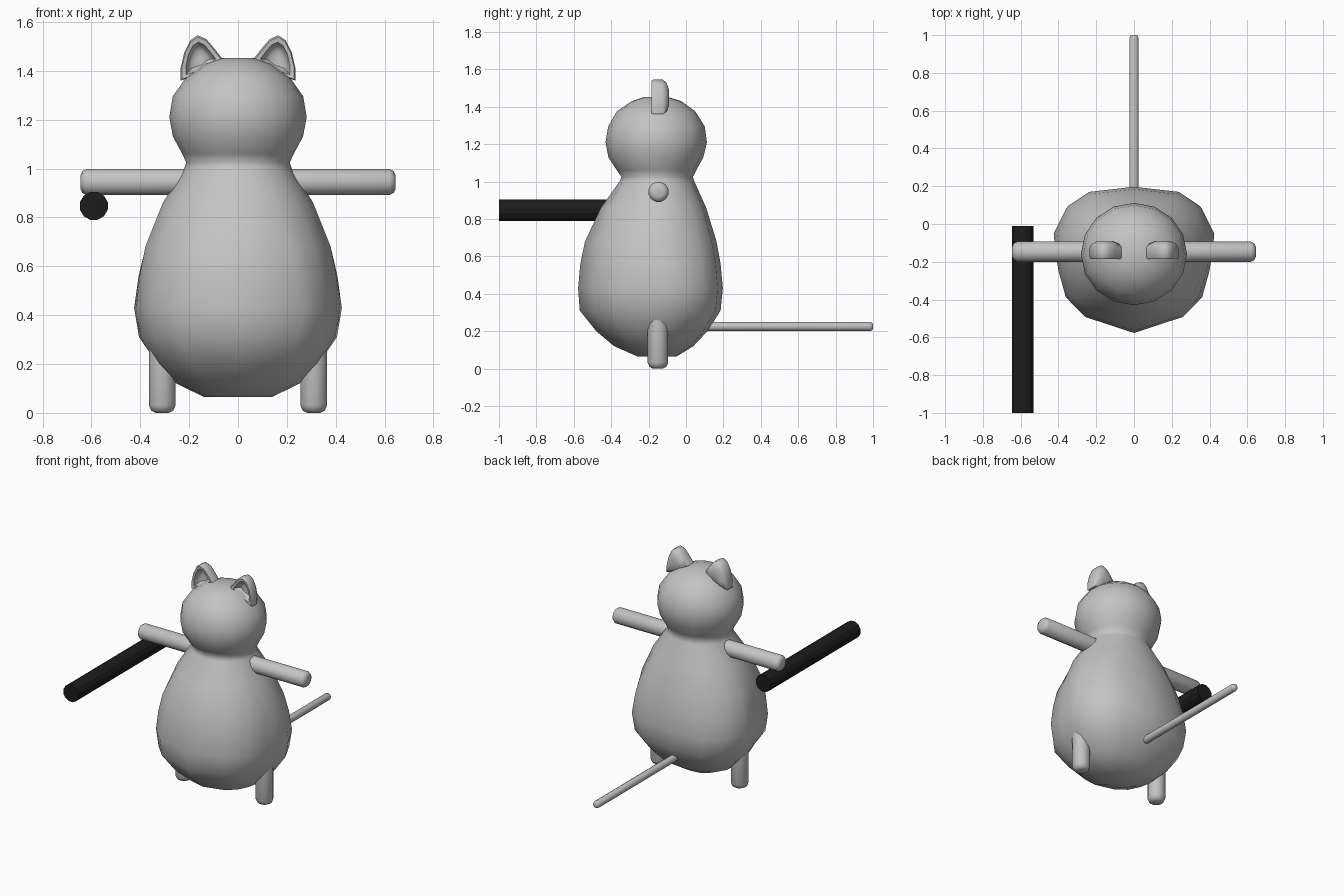
import bpy, bmesh, math
from mathutils import Vector

if "Cube" in bpy.data.objects:
    bpy.data.objects.remove(bpy.data.objects["Cube"])


def material(name, v):
    m = bpy.data.materials.new(name)
    m.diffuse_color = (v, v, v, 1)
    m.use_nodes = True
    m.node_tree.nodes["Principled BSDF"].inputs["Base Color"].default_value = m.diffuse_color
    return m


GREY = material("light grey", 0.55)
BLACK = material("black", 0.012)


def finish(name, bm, mat, angle):
    bmesh.ops.recalc_face_normals(bm, faces=bm.faces[:])
    me = bpy.data.meshes.new(name)
    bm.to_mesh(me)
    bm.free()
    ob = bpy.data.objects.new(name, me)
    bpy.context.collection.objects.link(ob)
    me.materials.append(mat)
    bpy.ops.object.select_all(action='DESELECT')
    bpy.context.view_layer.objects.active = ob
    ob.select_set(True)
    bpy.ops.object.shade_smooth_by_angle(angle=math.radians(angle))
    return ob


def loft(bm, rings):
    """Skin a list of equal-length point rings and close both ends."""
    rows = [[bm.verts.new(p) for p in r] for r in rings]
    n = len(rows[0])
    for a, b in zip(rows, rows[1:]):
        for i in range(n):
            j = (i + 1) % n
            bm.faces.new((a[i], a[j], b[j], b[i]))
    for r in (rows[0], rows[-1]):
        c = bm.verts.new(sum((v.co for v in r), Vector()) / n)
        for i in range(n):
            bm.faces.new((r[i], r[(i + 1) % n], c))


def rod(name, p, q, radius, mat, sides=12, bevel=0.0, angle=40):
    """Rod from p to q, with a chamfered far end when bevel is given."""
    p, q = Vector(p), Vector(q)
    d = (q - p).normalized()
    u = d.orthogonal().normalized()
    v = d.cross(u)
    steps = [(p, radius), (q - d * bevel, radius)]
    if bevel:
        steps += [(q - d * bevel * 0.3, radius * 0.83), (q, radius * 0.5)]
    angs = [2 * math.pi * i / sides for i in range(sides)]
    bm = bmesh.new()
    loft(bm, [[c + r * (u * math.cos(a) + v * math.sin(a)) for a in angs]
              for c, r in steps])
    return finish(name, bm, mat, angle)


# Body and head: one loft, plan blends from the pear-shaped belly to a circle
half = [(0, 1), (.56, .93), (.83, .73), (1, .36), (.98, .12),
        (.94, -.15), (.85, -.51), (.61, -.78), (0, -1)]
belly = half + [(-x, y) for x, y in half[-2:0:-1]]
circle = [(math.sin(i * math.pi / 8), math.cos(i * math.pi / 8)) for i in range(16)]
# height, half width, front y, back y, roundness
rows = [(.065, .14, -.26, -.05, .6), (.12, .255, -.385, .04, .4),
        (.2, .335, -.48, .115, .2), (.31, .405, -.568, .185, 0),
        (.43, .425, -.577, .197, 0), (.56, .41, -.565, .185, .1),
        (.68, .385, -.54, .163, .25), (.86, .31, -.455, .108, .6),
        (1.0, .22, -.355, .045, 1), (1.025, .212, -.345, .037, 1),
        (1.06, .228, -.37, .055, 1), (1.13, .266, -.415, .093, 1),
        (1.21, .281, -.43, .112, 1), (1.295, .267, -.416, .1, 1),
        (1.375, .211, -.37, .05, 1), (1.43, .132, -.29, -.025, 1),
        (1.453, .06, -.22, -.1, 1)]
bm = bmesh.new()
rings = []
for z, w, f, b, t in rows:
    c, h = (f + b) / 2, (b - f) / 2
    rings.append([(w * (p[0] * (1 - t) + q[0] * t),
                   c + h * (p[1] * (1 - t) + q[1] * t), z)
                  for p, q in zip(belly, circle)])
loft(bm, rings)
finish("body_and_head", bm, GREY, 60)

# Ears: domed back, hollowed front
outline = [(.235, 1.36), (.235, 1.41), (.22, 1.475), (.195, 1.525), (.165, 1.545),
           (.13, 1.53), (.1, 1.495), (.065, 1.45), (.14, 1.39)]
ear_steps = [(-.14, .4), (-.155, .6), (-.182, .72), (-.185, .93), (-.175, 1),
             (-.125, 1), (-.105, .85), (-.092, .5)]
for side, s in (("left", 1), ("right", -1)):
    bm = bmesh.new()
    loft(bm, [[(s * (.158 + (x - .158) * k), y, 1.445 + (z - 1.445) * k)
               for x, z in outline] for y, k in ear_steps])
    finish(side + "_ear", bm, GREY, 50)

    # Arms and legs
    rod(side + "_arm", (s * .1, -.147, .945), (s * .645, -.147, .945), .055, GREY,
        bevel=.025, angle=60)
    rod(side + "_leg", (s * .31, -.15, .27), (s * .31, -.15, 0), .057, GREY,
        bevel=.032, angle=60)

# Tail
rod("tail", (0, .05, .225), (0, 1, .225), .025, GREY, sides=10, bevel=.018, angle=60)

# Black club held below the arm
rod("club", (-.59, -.01, .847), (-.59, -1, .847), .059, BLACK, sides=12, angle=20)
